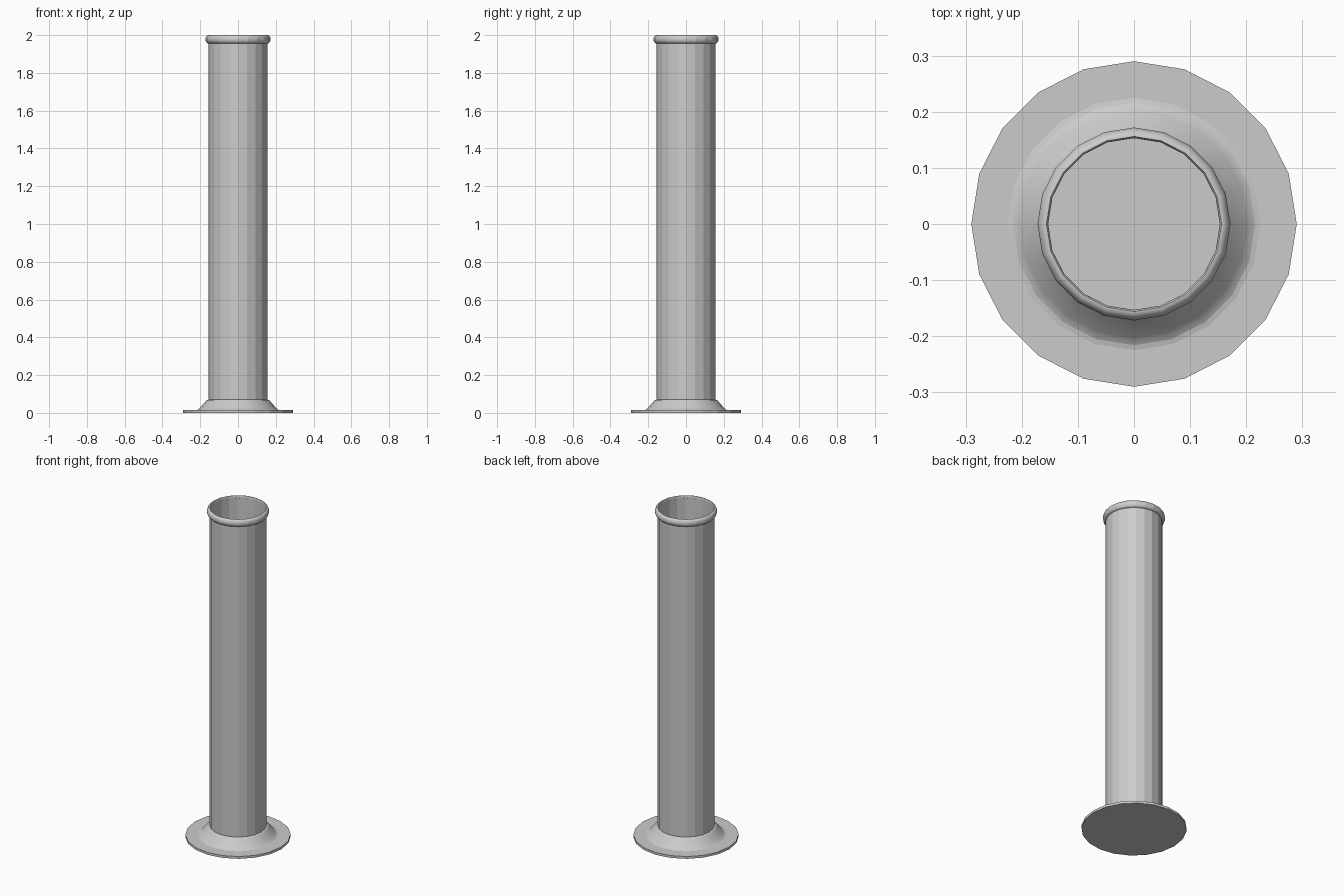
import bpy, math

if "Cube" in bpy.data.objects:
    bpy.data.objects.remove(bpy.data.objects["Cube"])

SIDES = 20


def lathe(name, profile, closed=False):
    """Revolve an (r, z) profile around z; r = 0 points become poles."""
    verts, faces, rings = [], [], []
    for r, z in profile:
        if r == 0:
            rings.append([len(verts)] * SIDES)
            verts.append((0, 0, z))
        else:
            rings.append(list(range(len(verts), len(verts) + SIDES)))
            for i in range(SIDES):
                a = 2 * math.pi * i / SIDES
                verts.append((r * math.cos(a), r * math.sin(a), z))
    pairs = list(zip(rings, rings[1:]))
    if closed:
        pairs.append((rings[-1], rings[0]))
    for lo, hi in pairs:
        for i in range(SIDES):
            j = (i + 1) % SIDES
            faces.append(list(dict.fromkeys((lo[i], lo[j], hi[j], hi[i]))))
    mesh = bpy.data.meshes.new(name)
    mesh.from_pydata(verts, [], faces)
    obj = bpy.data.objects.new(name, mesh)
    bpy.context.collection.objects.link(obj)
    bpy.context.view_layer.objects.active = obj
    obj.select_set(True)
    # facets around the tube stay flat, curved profiles blend
    bpy.ops.object.shade_smooth_by_angle(angle=math.radians(17))
    obj.select_set(False)
    return obj


# flat base disc
lathe("base_plate", [(0, 0), (0.29, 0), (0.29, 0.014), (0, 0.014)])

# flared foot collar where the tube meets the base
lathe("foot_collar", [(0.225, 0.014), (0.216, 0.016), (0.209, 0.020),
                      (0.202, 0.026), (0.173, 0.059), (0.169, 0.064),
                      (0.164, 0.068), (0.155, 0.070)])

# thin-walled open tube
lathe("tube", [(0.156, 0.012), (0.156, 1.985), (0.153, 1.985),
               (0.153, 0.012)], closed=True)

# rolled lip at the mouth
lip = [(0.154, 1.956)]
for k in range(15):
    t = math.radians(-80 + 170 * k / 14)
    lip.append((0.156 + 0.016 * math.cos(t), 1.978 + 0.022 * math.sin(t)))
lip += [(0.154, 1.997), (0.153, 1.992)]
lathe("rolled_lip", lip, closed=True)
